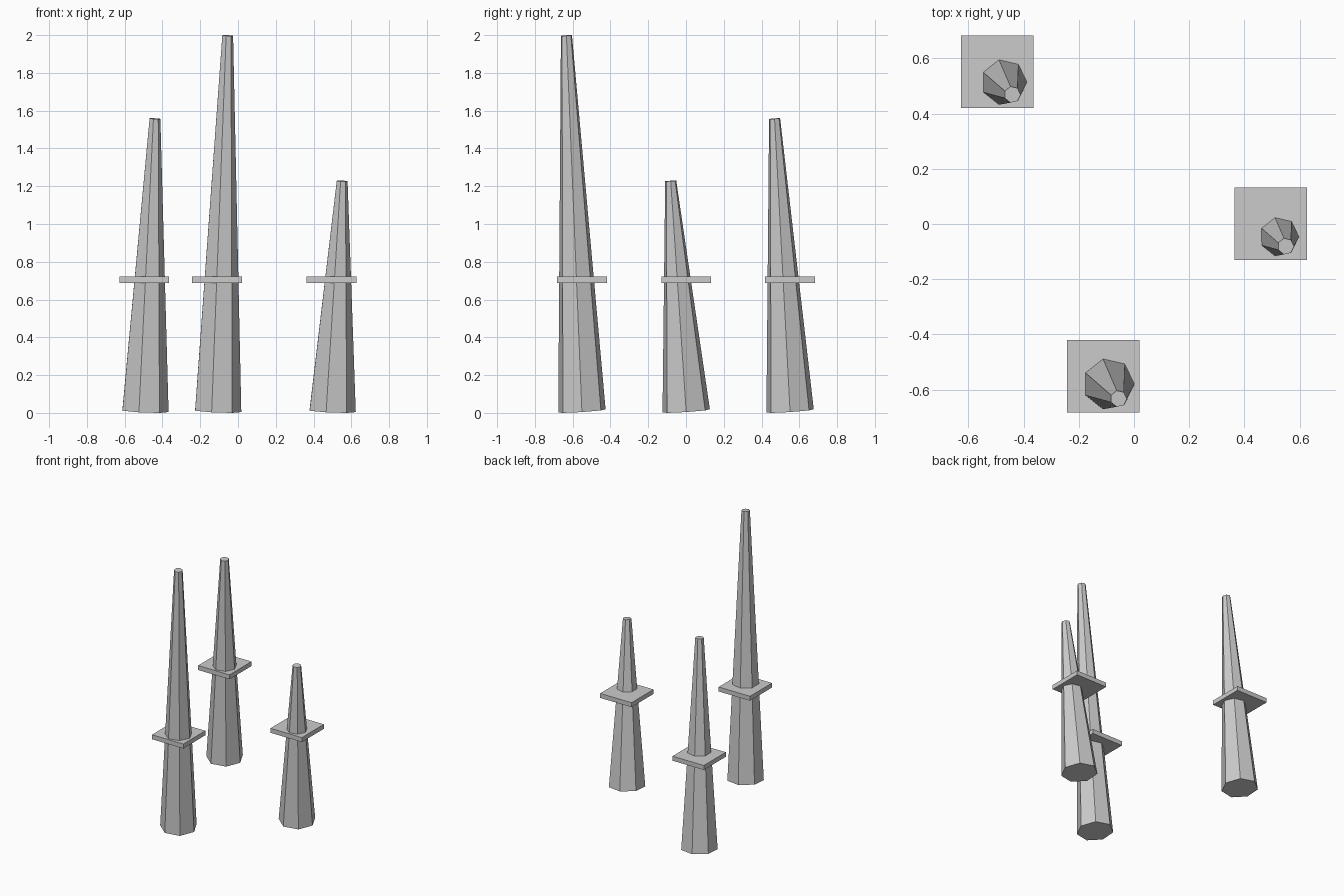
import bpy, bmesh
from math import cos, sin, tau

if "Cube" in bpy.data.objects:
    bpy.data.objects.remove(bpy.data.objects["Cube"])

SIDES = 7
LEAN = (0.055, -0.082)      # sideways shift of the tip
SLOPE = (-0.044, 0.066)     # slight tilt of the end caps


def ring(bm, cx, cy, cz, r):
    verts = []
    for i in range(SIDES):
        dx, dy = r * cos(tau * i / SIDES), r * sin(tau * i / SIDES)
        verts.append(bm.verts.new((cx + dx, cy + dy, cz + SLOPE[0] * dx + SLOPE[1] * dy)))
    return verts


def finish(bm, name):
    bmesh.ops.recalc_face_normals(bm, faces=bm.faces)
    mesh = bpy.data.meshes.new(name)
    bm.to_mesh(mesh)
    bm.free()
    obj = bpy.data.objects.new(name, mesh)
    bpy.context.collection.objects.link(obj)
    return obj


# Leaning seven-sided tapered spike
def spike(name, x, y, height):
    bm = bmesh.new()
    low = ring(bm, x, y, 0.010, 0.1285)
    top = ring(bm, x + LEAN[0], y + LEAN[1], height - 0.002, 0.030)
    bm.faces.new(low[::-1])
    bm.faces.new(top)
    for i in range(SIDES):
        j = (i + 1) % SIDES
        bm.faces.new((low[i], low[j], top[j], top[i]))
    finish(bm, name)


# Level square plate around the spike
def plate(name, x, y):
    bm = bmesh.new()
    bmesh.ops.create_cube(bm, size=1)
    obj = finish(bm, name)
    obj.location = (x, y, 0.704)
    obj.scale = (0.263, 0.263, 0.034)


for label, x, y, height in (("tall", -0.111, -0.551, 2.0),
                            ("middle", -0.496, 0.551, 1.56),
                            ("short", 0.495, 0.001, 1.23)):
    spike(label + "_spike", x, y, height)
    plate(label + "_plate", x, y)
